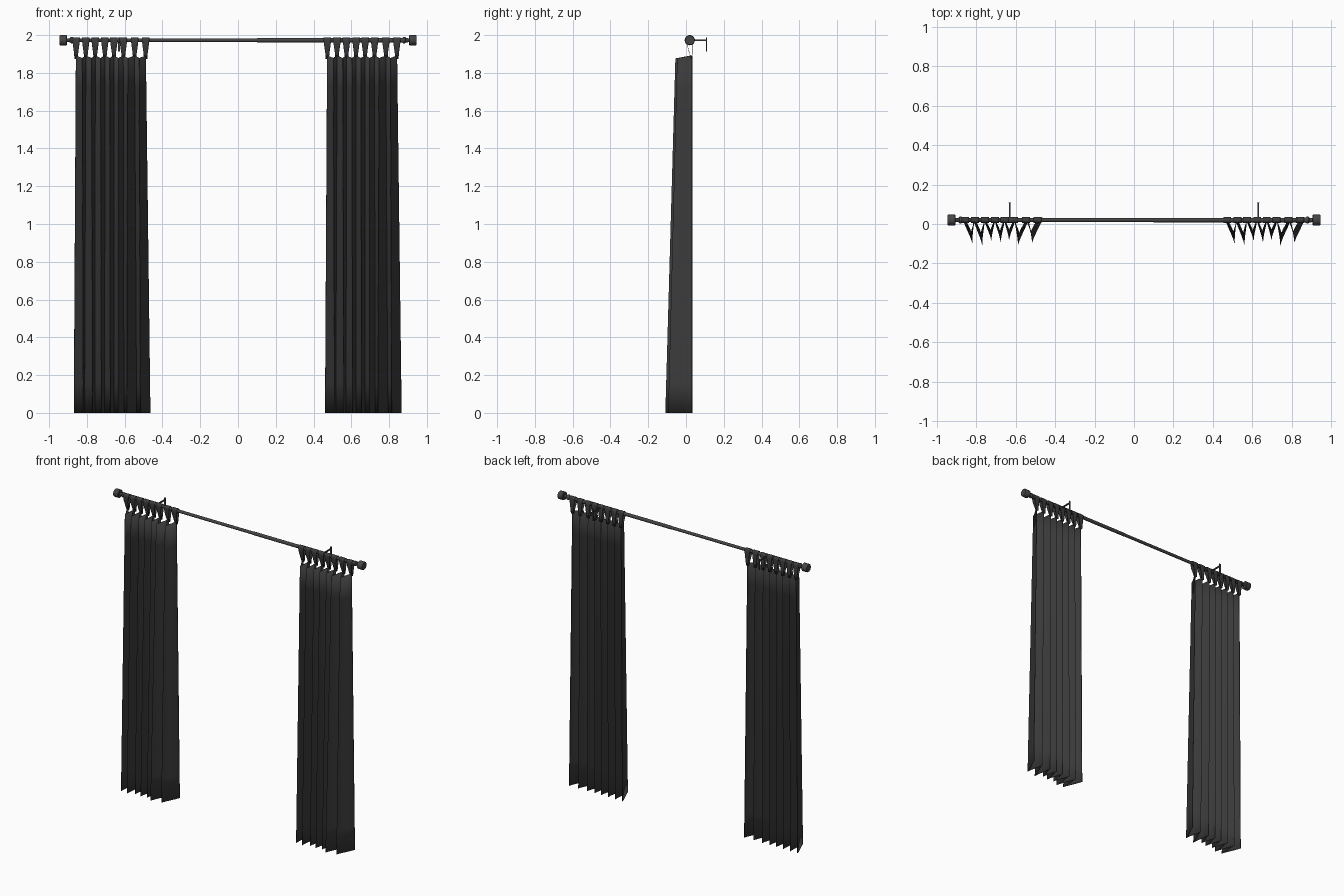
import bpy, bmesh, math
from mathutils import Matrix

if "Cube" in bpy.data.objects:
    bpy.data.objects.remove(bpy.data.objects["Cube"])

ROD_Y, ROD_Z = 0.02, 1.973
SHIFT = 1.33  # right curtain is the left one moved across


def material(name, v):
    m = bpy.data.materials.new(name)
    m.diffuse_color = (v, v, v, 1)
    m.use_nodes = True
    m.node_tree.nodes["Principled BSDF"].inputs["Base Color"].default_value = m.diffuse_color
    return m


fabric = material("charcoal_fabric", 0.045)
metal = material("dark_metal", 0.06)


def finish(name, bm, mat, angle=40):
    bmesh.ops.recalc_face_normals(bm, faces=bm.faces)
    me = bpy.data.meshes.new(name)
    bm.to_mesh(me)
    bm.free()
    ob = bpy.data.objects.new(name, me)
    bpy.context.collection.objects.link(ob)
    me.materials.append(mat)
    bpy.ops.object.select_all(action='DESELECT')
    ob.select_set(True)
    bpy.context.view_layer.objects.active = ob
    bpy.ops.object.shade_smooth_by_angle(angle=math.radians(angle))
    return ob


def grid(bm, rows):
    vs = [[bm.verts.new(p) for p in row] for row in rows]
    for a, b in zip(vs, vs[1:]):
        for j in range(len(a) - 1):
            bm.faces.new((a[j], a[j + 1], b[j + 1], b[j]))


def thicken(ob, t):
    m = ob.modifiers.new("thickness", 'SOLIDIFY')
    m.thickness = t
    m.offset = 0


def lathe_x(name, profile, n=24):
    # closed solid of revolution about the rod axis from (x, radius) pairs
    bm = bmesh.new()
    rings = [[bm.verts.new((x, ROD_Y + r * math.cos(2 * math.pi * k / n),
                            ROD_Z + r * math.sin(2 * math.pi * k / n)))
              for k in range(n)] for x, r in profile]
    for a, b in zip(rings, rings[1:]):
        for k in range(n):
            bm.faces.new((a[k], a[(k + 1) % n], b[(k + 1) % n], b[k]))
    bm.faces.new(rings[0])
    bm.faces.new(rings[-1])
    return finish(name, bm, metal)


def box(bm, center, size):
    bmesh.ops.create_cube(bm, size=1, matrix=Matrix.Translation(center) @
                          Matrix.Diagonal((*size, 1)))


# telescoping rod
lathe_x("rod", [(-0.9, 0.010), (0.1, 0.010), (0.1, 0.0115), (0.9, 0.0115)])

# end finials with collar, neck and drum
for side, s in (("left", -1), ("right", 1)):
    prof = [(0.868, 0.012), (0.876, 0.017), (0.884, 0.017), (0.892, 0.010),
            (0.906, 0.010), (0.906, 0.024), (0.909, 0.027), (0.942, 0.027),
            (0.946, 0.024)]
    lathe_x("finial_" + side, [(s * x, r) for x, r in prof])

# wall brackets: arm, rod cradle and wall plate
for side, x in (("left", -0.63), ("right", 0.63)):
    bm = bmesh.new()
    box(bm, (x, 0.064, ROD_Z), (0.008, 0.088, 0.008))
    box(bm, (x, 0.108, 1.95), (0.012, 0.004, 0.076))
    finish("bracket_" + side, bm, metal)
    lathe_x("bracket_ring_" + side, [(x - 0.006, 0.015), (x + 0.006, 0.015)])

# pleats: back edges at top and bottom, depth of each front tip, sideways lean
TOP = [-0.857, -0.806, -0.756, -0.705, -0.657, -0.607, -0.547, -0.489]
BOTTOM = [-0.868, -0.815, -0.760, -0.707, -0.657, -0.602, -0.535, -0.465]
DEPTH = [0.130, 0.138, 0.115, 0.122, 0.112, 0.140, 0.125]
LEAN = [0.022, 0.018, 0.010, 0.006, -0.004, -0.020, -0.016]
STEPS = 16


def curtain_row(t, dx):
    # t = 0 at the top hem, 1 at the floor
    row = []
    for i in range(7):
        a = TOP[i] + (BOTTOM[i] - TOP[i]) * t
        b = TOP[i + 1] + (BOTTOM[i + 1] - TOP[i + 1]) * t
        for k in range(STEPS + (i == 6)):
            u = k / STEPS
            f = (1 - math.cos(2 * math.pi * u)) / 2
            x = a + (b - a) * (u - 0.09 * math.sin(4 * math.pi * u)) + LEAN[i] * f * (0.3 + 0.7 * t)
            y = 0.032 - DEPTH[i] * f * (0.62 + 0.38 * t)
            z = (1.893 - 0.016 * f) * (1 - t)
            row.append((x + dx, y, z))
    return row


def tab_rows(x):
    # strap up the back, over the rod and down the front; narrow at the hem
    path = [(0.034, 1.875, 0.009), (0.035, 1.905, 0.011), (0.035, 1.94, 0.016)]
    for k in range(9):
        a = math.pi * k / 8
        path.append((ROD_Y + 0.0145 * math.cos(a), ROD_Z + 0.0145 * math.sin(a), 0.020))
    path += [(0.009, 1.94, 0.016), (0.018, 1.905, 0.011), (0.028, 1.875, 0.009)]
    return [[(x + w * c, y, z) for c in (-1, -0.5, 0, 0.5, 1)] for y, z, w in path]


for side, dx in (("left", 0), ("right", SHIFT)):
    bm = bmesh.new()
    grid(bm, [curtain_row(j / 12, dx) for j in range(13)])
    thicken(finish("curtain_" + side, bm, fabric, 60), 0.003)
    bm = bmesh.new()
    for x in TOP:
        grid(bm, tab_rows(x + dx))
    thicken(finish("hanging_tabs_" + side, bm, fabric, 60), 0.002)
